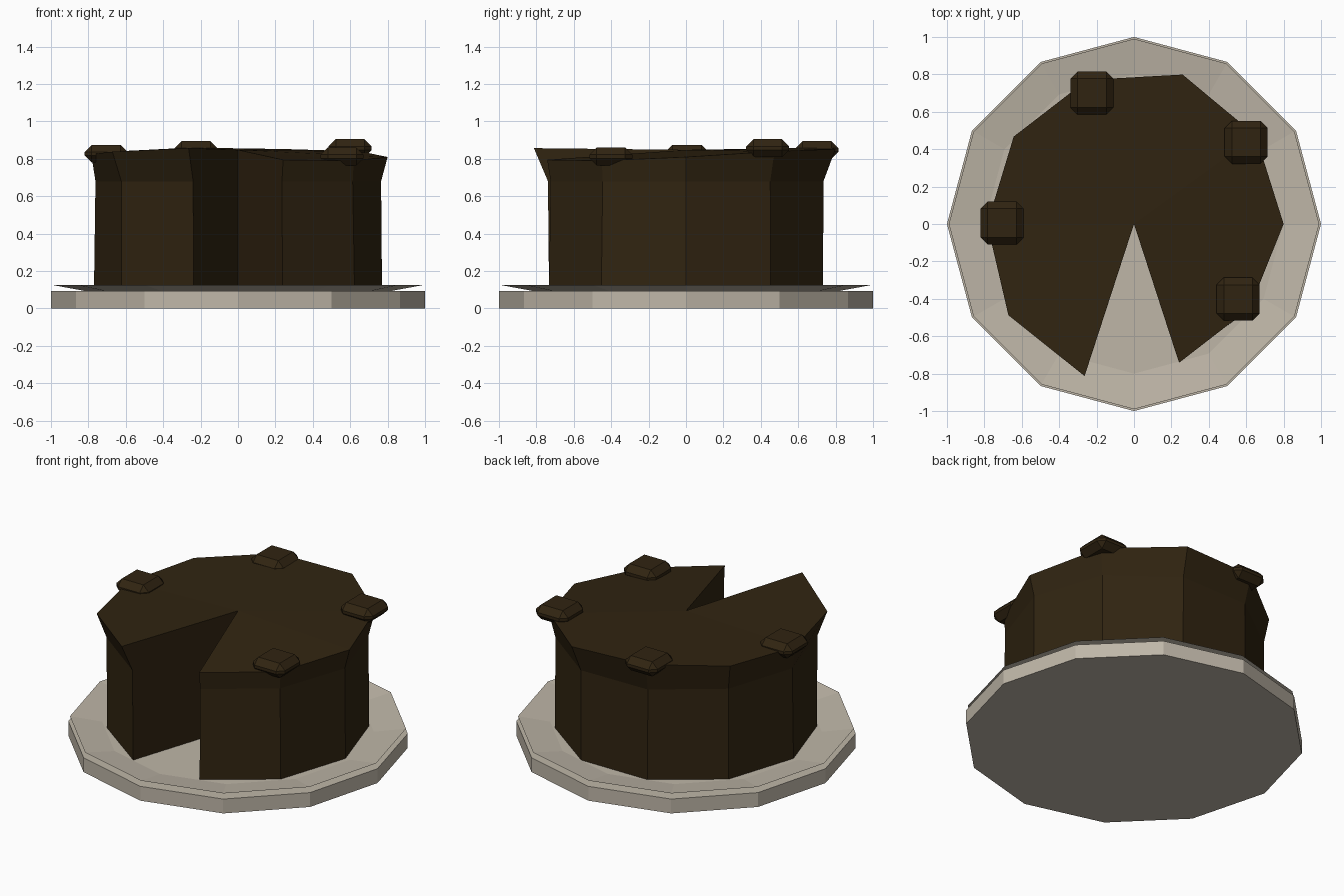
import bpy, bmesh
from math import cos, sin, radians

if "Cube" in bpy.data.objects:
    bpy.data.objects.remove(bpy.data.objects["Cube"])


def material(name, rgb):
    m = bpy.data.materials.new(name)
    m.use_nodes = True
    m.diffuse_color = (*rgb, 1)
    m.node_tree.nodes["Principled BSDF"].inputs["Base Color"].default_value = (*rgb, 1)
    return m


def finish(bm, name, mat):
    bmesh.ops.recalc_face_normals(bm, faces=bm.faces)
    mesh = bpy.data.meshes.new(name)
    bm.to_mesh(mesh)
    bm.free()
    mesh.materials.append(mat)
    ob = bpy.data.objects.new(name, mesh)
    bpy.context.collection.objects.link(ob)
    return ob


def polar(bm, r, deg, z):
    return bm.verts.new((r * cos(radians(deg)), r * sin(radians(deg)), z))


cream = material("warm cream", (0.52, 0.47, 0.39))
chocolate = material("dark chocolate", (0.030, 0.0175, 0.0055))


# Twelve-sided plate: solid disc with a thin flared dish on top
def lathe(name, profile, sides, mat):
    bm = bmesh.new()
    rings = [[polar(bm, r, 360 * i / sides, z) for i in range(sides)] for r, z in profile]
    for a, b in zip(rings, rings[1:]):
        for i in range(sides):
            j = (i + 1) % sides
            bm.faces.new((a[i], a[j], b[j], b[i]))
    bm.faces.new(rings[0])
    bm.faces.new(rings[-1])
    return finish(bm, name, mat)


lathe("plate_base", [(1, 0), (1, 0.093)], 12, cream)
lathe("plate_dish", [(0.8, 0.09), (0.99, 0.125), (0.8, 0.097)], 12, cream)

# Ten-sided cake with one slice missing; uneven icing lip (radius, height)
lip = [(0.78, 0.795), (0.765, 0.79), (0.80, 0.81), (0.805, 0.84), (0.84, 0.852),
       (0.81, 0.86), (0.795, 0.84), (0.785, 0.825), (0.83, 0.838), (0.855, 0.857)]
bm = bmesh.new()
levels = [[bm.verts.new((0, 0, z))] for z in (0.097, 0.68, 0.848)]
for i, (r, z) in enumerate(lip):
    angle = 288 + 36 * i
    levels[0].append(polar(bm, 0.77, angle, 0.097))
    levels[1].append(polar(bm, 0.765 + 0.2 * (r - 0.8), angle, 0.68))
    levels[2].append(polar(bm, r, angle, z))
n = len(levels[0])
for a, b in zip(levels, levels[1:]):
    for i in range(n):
        j = (i + 1) % n
        bm.faces.new((a[i], a[j], b[j], b[i]))
for ring in (levels[0], levels[2]):
    for i in range(1, n - 1):
        bm.faces.new((ring[0], ring[i], ring[i + 1]))
finish(bm, "cake", chocolate)

# Chamfered chocolate pieces around the rim: x, y and top height
pieces = [(-0.705, 0.005, 0.875), (-0.225, 0.70, 0.895),
          (0.60, 0.437, 0.905), (0.557, -0.402, 0.86)]
for k, (x, y, top) in enumerate(pieces):
    bm = bmesh.new()
    bmesh.ops.create_cube(bm, size=1)
    bmesh.ops.scale(bm, vec=(0.23, 0.23, 0.095), verts=bm.verts)
    bmesh.ops.bevel(bm, geom=list(bm.edges), offset=0.038, offset_type='OFFSET',
                    segments=1, affect='EDGES', profile=0.5)
    ob = finish(bm, f"chocolate_piece_{k + 1}", chocolate)
    ob.location = (x, y, top - 0.0475)
